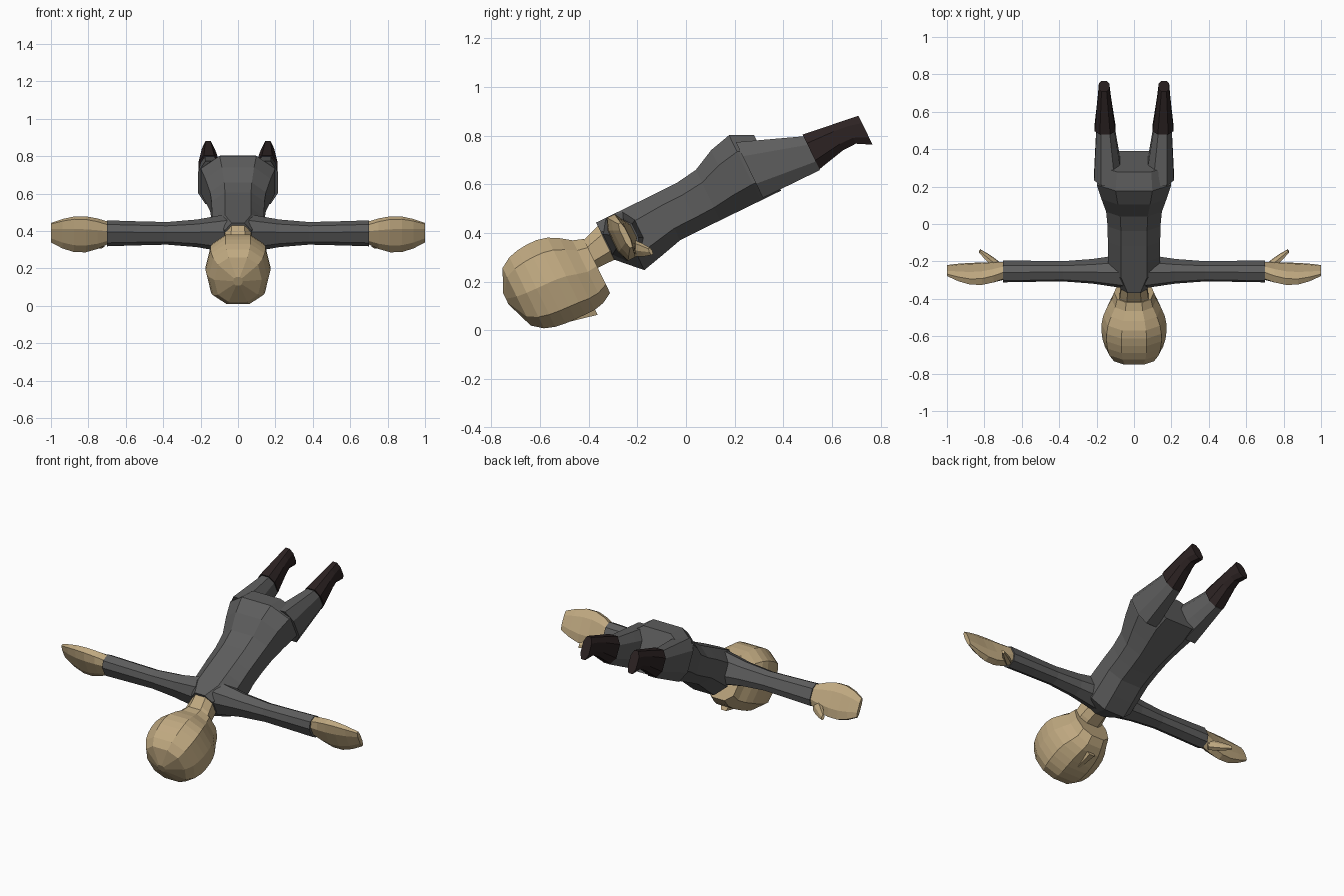
import bpy, bmesh, math
from mathutils import Matrix, Vector

if "Cube" in bpy.data.objects:
    bpy.data.objects.remove(bpy.data.objects["Cube"], do_unlink=True)


def material(name, red, green, blue):
    made = bpy.data.materials.new(name)
    made.use_nodes = True
    color = (red, green, blue, 1)
    made.diffuse_color = color
    made.node_tree.nodes["Principled BSDF"].inputs["Base Color"].default_value = color
    return made


SKIN = material("tan skin", 0.53, 0.4, 0.22)
CLOTH = material("grey cloth", 0.11, 0.11, 0.11)
LEATHER = material("dark brown leather", 0.025, 0.016, 0.016)

# The figure is shaped upright (soles at zero, back along +y) and tipped forward
TIP = Matrix.Translation((0, 0.724, 0.848)) @ Matrix.Rotation(math.radians(116), 4, 'X')


def lerp(start, end, k):
    return start + (end - start) * k


def bump(k, at, spread):
    """Soft swelling of height one around a place along the part."""
    return math.exp(-((k - at) / spread) ** 2)


def level(height, back, front, half_width, x=0.0):
    """Horizontal section, given how far it reaches backward and forward."""
    center = Vector((x, (back - front) / 2, height))
    return center, Vector((0, (back + front) / 2, 0)), Vector((half_width, 0, 0))


def upright(x, y, height, depth, thickness):
    """Section across a limb that reaches sideways."""
    return Vector((x, y, height)), Vector((0, depth, 0)), Vector((0, 0, thickness))


def outline(center, depth_axis, width_axis, sides):
    """Squarish rounded polygon with a flat front and back."""
    angles = [(i + 0.5) * math.tau / sides for i in range(sides)]
    soft = lambda value: math.copysign(abs(round(value, 6)) ** 0.8, value)
    deep = [soft(math.cos(angle)) for angle in angles]
    wide = [soft(math.sin(angle)) for angle in angles]
    return [center + depth_axis * (d / max(deep)) + width_axis * (w / max(wide))
            for d, w in zip(deep, wide)]


def loft(name, rule, steps, skin, sides=8, mirrored=False):
    """Skin the sections that a rule gives from one end of a part to the other."""
    bm = bmesh.new()
    rows = []
    for step in range(steps + 1):
        points = outline(*rule(step / steps), sides)
        rows.append([bm.verts.new(TIP @ point) for point in points])
    for near, far in zip(rows, rows[1:]):
        for i in range(sides):
            j = (i + 1) % sides
            bm.faces.new((near[i], near[j], far[j], far[i]))
    bm.faces.new(rows[0])
    bm.faces.new(rows[-1])
    bmesh.ops.recalc_face_normals(bm, faces=bm.faces)
    mesh = bpy.data.meshes.new(name)
    bm.to_mesh(mesh)
    bm.free()
    mesh.materials.append(skin)
    part = bpy.data.objects.new(name, mesh)
    bpy.context.collection.objects.link(part)
    if mirrored:
        part.modifiers.new("Mirror", 'MIRROR')


# Torso from crotch to collar, swelling at the seat and chest
def torso(k):
    collar = min(1, math.sqrt((1.04 - k) * 6))
    seat = bump(k, 0.15, 0.17)
    chest = bump(k, 0.85, 0.12)
    hips = bump(k, 0.1, 0.2)
    return level(lerp(0.42, 1.16, k), 0.115 + 0.085 * seat,
                 (0.1 + 0.05 * chest) * collar, (0.14 + 0.06 * hips) * collar)


# Straight tapering trouser legs
def trouser_leg(k):
    return level(lerp(0.5, 0.24, k), lerp(0.16, 0.06, k), 0.094,
                 lerp(0.075, 0.048, k), lerp(0.138, 0.153, k))


# Boots narrow to the ankle, then the toe juts forward at the sole
def boot(k):
    toe = bump(k, 1, 0.2)
    return level(lerp(0.24, 0, k), lerp(0.068, 0.037, k),
                 lerp(0.09, 0.035, k) + 0.06 * toe,
                 lerp(0.056, 0.028, k), lerp(0.155, 0.16, k))


# Sleeves are widest at the shoulder and flare a little at the cuff
def sleeve(k):
    shoulder = bump(k, 0, 0.25)
    return upright(lerp(0.06, 0.7, k), 0.014, 1.08,
                   0.045 + 0.05 * shoulder + 0.02 * k,
                   0.042 + 0.035 * shoulder + 0.008 * k)


# Mitten hands, broad in the palm and thin at the fingertips
def hand(k):
    palm = math.sin(math.pi * k)
    return upright(lerp(0.69, 1, k), 0.015, 1.075 + 0.02 * palm,
                   0.055 + 0.045 * palm, 0.04 - 0.028 * k ** 3)


# Thumbs slant outward from the palm
def thumb(k):
    center = Vector((0.72, -0.035, 1.08)).lerp(Vector((0.825, -0.09, 1.01)), k)
    size = lerp(1, 0.4, k * k)
    return center, Vector((0, 0.035 * size, 0)), Vector((0.011, 0, 0.017)) * size


# Neck leans forward into the skull
def neck(k):
    return level(lerp(1.13, 1.3, k), lerp(0.11, 0.05, k), 0.055, lerp(0.065, 0.085, k))


# Head from the jaw, cut in toward the nape, to the domed crown
def head(k):
    dome = math.sqrt(1.02 - k ** 6)
    nape = bump(k, 0, 0.25)
    chin = bump(k, 0, 0.1)
    return level(lerp(1.235, 1.63, k), 0.16 * dome - 0.085 * nape,
                 0.203 * dome - 0.035 * chin, 0.175 * dome - 0.07 * nape)


# Wedge nose widening downward
def nose(k):
    return level(lerp(1.45, 1.32, k), -0.15, lerp(0.2, 0.228, k), lerp(0.012, 0.03, k))


loft("torso", torso, 8, CLOTH)
loft("trouser_leg", trouser_leg, 2, CLOTH, mirrored=True)
loft("boot", boot, 4, LEATHER, mirrored=True)
loft("sleeve", sleeve, 4, CLOTH, mirrored=True)
loft("hand", hand, 5, SKIN, mirrored=True)
loft("thumb", thumb, 3, SKIN, sides=6, mirrored=True)
loft("neck", neck, 2, SKIN)
loft("head", head, 9, SKIN, sides=10)
loft("nose", nose, 1, SKIN, sides=6)
